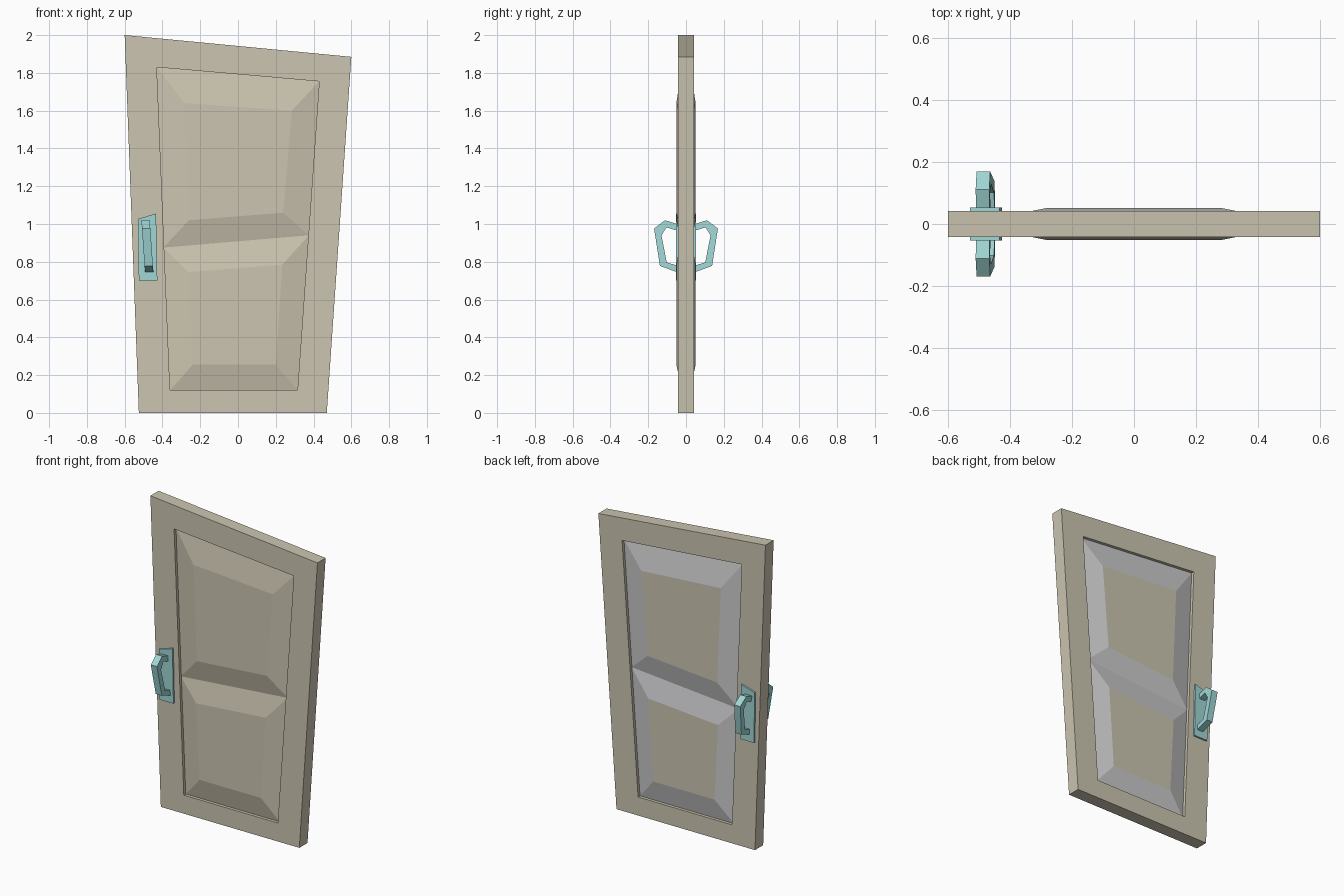
import bpy, bmesh

if "Cube" in bpy.data.objects:
    bpy.data.objects.remove(bpy.data.objects["Cube"])


def material(name, rgb):
    m = bpy.data.materials.new(name)
    m.diffuse_color = (*rgb, 1)
    m.use_nodes = True
    m.node_tree.nodes["Principled BSDF"].inputs["Base Color"].default_value = m.diffuse_color
    return m


TAN = material("tan_paint", (0.60, 0.555, 0.435))
GREY = material("bare_grey", (0.60, 0.60, 0.61))
TEAL = material("pale_teal", (0.35, 0.67, 0.66))


def build(name, verts, faces, mats, rule=None):
    bm = bmesh.new()
    vs = [bm.verts.new(v) for v in verts]
    for f in faces:
        bm.faces.new([vs[i] for i in f])
    bmesh.ops.recalc_face_normals(bm, faces=bm.faces)
    if rule:
        for f in bm.faces:
            f.material_index = rule(f)
    me = bpy.data.meshes.new(name)
    bm.to_mesh(me)
    bm.free()
    for m in mats:
        me.materials.append(m)
    ob = bpy.data.objects.new(name, me)
    bpy.context.collection.objects.link(ob)
    return ob


def at_y(points, y):
    return [(x, y, z) for x, z in points]


def prism(name, front, back, mat):
    """Solid joining two matching outlines."""
    n = len(front)
    faces = [list(range(n)), list(range(n, 2 * n))]
    faces += [(i, (i + 1) % n, n + (i + 1) % n, n + i) for i in range(n)]
    return build(name, front + back, faces, [mat])


def ring(name, outer_a, inner_a, outer_b, inner_b, mat):
    """Solid frame around a through opening."""
    n = len(outer_a)
    faces = []
    for i in range(n):
        j = (i + 1) % n
        faces += [(i, j, n + j, n + i), (2*n + i, 2*n + j, 3*n + j, 3*n + i),
                  (i, j, 2*n + j, 2*n + i), (n + i, n + j, 3*n + j, 3*n + i)]
    return build(name, outer_a + inner_a + outer_b + inner_b, faces, [mat])


# Skewed door frame
T, RECESS, RAISED = 0.042, 0.022, 0.051
outer = [(-0.525, 0), (0.47, 0), (0.60, 1.885), (-0.60, 2.0)]
opening = [(-0.36, 0.12), (0.315, 0.12), (0.43, 1.755), (-0.43, 1.83)]
ring("door_frame", at_y(outer, -T), at_y(opening, -T),
     at_y(outer, T), at_y(opening, T), TAN)

# Two raised fields sharing a slanted valley
mid = [(0.375, 0.94), (-0.395, 0.875)]
rim = opening[:2] + [mid[0]] + opening[2:] + [mid[1]]
low = [(-0.24, 0.255), (0.20, 0.255), (0.235, 0.785), (-0.265, 0.745)]
high = [(-0.26, 1.02), (0.24, 1.06), (0.285, 1.60), (-0.285, 1.64)]
verts, faces = [], []
for s in (-1, 1):
    o = len(verts)
    verts += at_y(rim, s * RECESS) + at_y(low + high, s * RAISED)
    for edge, top in (((0, 1, 2, 5), 6), ((5, 2, 3, 4), 10)):
        faces.append([o + top + i for i in range(4)])
        for i in range(4):
            j = (i + 1) % 4
            faces.append([o + edge[i], o + edge[j], o + top + j, o + top + i])
faces += [(i, (i + 1) % 6, 14 + (i + 1) % 6, 14 + i) for i in range(6)]


def back_bevel(f):
    return int(0.1 < f.normal.y < 0.995)


build("raised_panel", verts, faces, [TAN, GREY], back_bevel)

# Back plates and pull handles on both sides
plate = [(-0.525, 0.70), (-0.427, 0.70), (-0.434, 1.055), (-0.53, 1.027)]
grip = [(0.048, 1.00), (0.111, 1.02), (0.169, 0.976), (0.138, 0.778), (0.048, 0.745),
        (0.048, 0.78), (0.102, 0.797), (0.130, 0.94), (0.103, 0.982), (0.048, 0.965)]


def lean(s, dx):
    return [(-0.488 + dx + (1.0 - z) * 0.07, s * y, z) for y, z in grip]


for s, side in ((-1, "front"), (1, "back")):
    prism(side + "_handle_plate", at_y(plate, s * 0.04), at_y(plate, s * 0.053), TEAL)
    a, b = lean(s, -0.022), lean(s, 0.022)
    n = len(grip)
    sides = [(i, (i + 1) % n, n + (i + 1) % n, n + i) for i in range(n)]
    # Quads bridging the outer and inner path of the bent bar
    caps = [(i, i + 1, n - 2 - i, n - 1 - i) for i in range(4)]
    caps += [tuple(n + i for i in c) for c in caps]
    build(side + "_handle", a + b, sides + caps, [TEAL])
